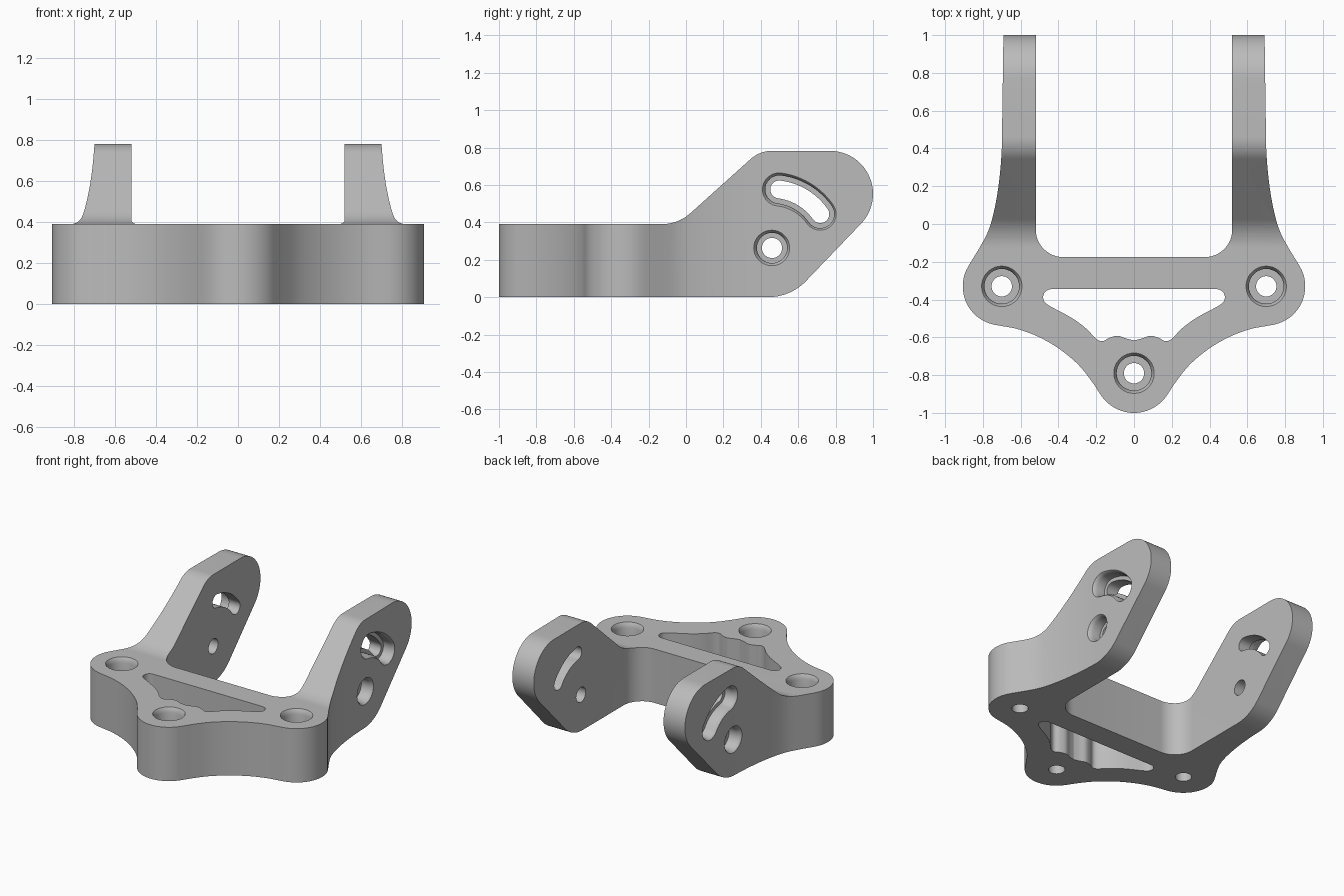
import bpy, bmesh
from math import sin, cos, radians
from mathutils import Vector

cube = bpy.data.objects.get("Cube")
if cube:
    bpy.data.objects.remove(cube, do_unlink=True)


def arc(cx, cy, r, a0, a1, n=12):
    angles = [radians(a0 + (a1 - a0) * i / n) for i in range(n + 1)]
    return [(cx + r * cos(a), cy + r * sin(a)) for a in angles]


def spline(pts, n=5):
    """Smooth curve through the given points."""
    p = [Vector(q) for q in [pts[0]] + pts + [pts[-1]]]
    out = []
    for a, b, c, d in zip(p, p[1:], p[2:], p[3:]):
        for i in range(n):
            t = i / n
            v = b + (c - a) * t / 2 + (a * 2 - b * 5 + c * 4 - d) * t * t / 2 \
                + (b * 3 - a - c * 3 + d) * t ** 3 / 2
            out.append(tuple(v))
    return out + [tuple(p[-1])]


def mirrored(half):
    """Close a right-hand half outline across x = 0."""
    return half + [(-x, y) for x, y in reversed(half) if x > 0.001]


def loft(bm, rings):
    """Skin a stack of equal-length rings and cap both ends."""
    loops = [[bm.verts.new(p) for p in ring] for ring in rings]
    for lo, hi in zip(loops, loops[1:]):
        for i in range(len(lo)):
            j = (i + 1) % len(lo)
            bm.faces.new((lo[i], lo[j], hi[j], hi[i]))
    bm.faces.new(loops[0])
    bm.faces.new(loops[-1])


def make_object(name, bm):
    bmesh.ops.recalc_face_normals(bm, faces=bm.faces)
    mesh = bpy.data.meshes.new(name)
    bm.to_mesh(mesh)
    bm.free()
    obj = bpy.data.objects.new(name, mesh)
    bpy.context.collection.objects.link(obj)
    return obj


def boolean(target, cutter, operation):
    cutter.hide_render = True
    mod = target.modifiers.new(operation, 'BOOLEAN')
    mod.operation, mod.object, mod.solver = operation, cutter, 'EXACT'
    bpy.context.view_layer.objects.active = target
    bpy.ops.object.modifier_apply(modifier=mod.name)
    bpy.data.objects.remove(cutter, do_unlink=True)


# Plan outline: three bolt lobes and two rear arms
plan = mirrored(
    arc(0, -0.79, 0.21, -90, -35)
    + spline([(0.215, -0.845), (0.29, -0.75), (0.39, -0.665), (0.5, -0.6),
              (0.61, -0.558), (0.7, -0.54)])
    + arc(0.7, -0.33, 0.207, -80, 33)
    + spline([(0.82, -0.13), (0.765, -0.02), (0.725, 0.15), (0.702, 0.36),
              (0.697, 0.6), (0.69, 1.1)])
    + [(0.52, 1.1)] + arc(0.375, -0.03, 0.145, 0, -90))
bm = bmesh.new()
loft(bm, [[(x, y, z) for x, y in plan] for z in (-0.1, 0.9)])
bracket = make_object("bracket", bm)

# Side profile: flat base with raised arm ends
profile = ([(-1.1, 0)] + arc(0.44, 0.28, 0.28, -90, -45)
           + arc(0.77, 0.552, 0.23, -45, 90, 24)
           + arc(0.46, 0.61, 0.172, 90, 132)
           + arc(-0.13, 0.62, 0.23, -48, -90) + [(-1.1, 0.39)])
bm = bmesh.new()
loft(bm, [[(x, y, z) for y, z in profile] for x in (-1.2, 1.2)])
boolean(bracket, make_object("side_profile", bm), 'INTERSECT')

# Triangular window through the base
cuts = bmesh.new()
window = mirrored(
    spline([(0, -0.616), (0.04, -0.607), (0.085, -0.592), (0.13, -0.602),
            (0.165, -0.62), (0.2, -0.608), (0.255, -0.552), (0.33, -0.497),
            (0.44, -0.438)])
    + arc(0.438, -0.388, 0.043, -50, 90))
loft(cuts, [[(x, y, z) for x, y in window] for z in (-0.2, 0.6)])

# Counterbored bolt holes with softened rims
bolt_levels = [(0.112, 0.5), (0.112, 0.397), (0.1, 0.38), (0.092, 0.355),
               (0.092, 0.18), (0.054, 0.18), (0.054, -0.1)]
for cx, cy in ((0, -0.79), (0.7, -0.33), (-0.7, -0.33)):
    loft(cuts, [[(x, y, z) for x, y in arc(cx, cy, r, 0, 350, 35)]
                for r, z in bolt_levels])


def curved_slot(w, r=0.315, a0=35, a1=83):
    """Slot of half-width w swept around the pivot hole."""
    cy, cz = PIVOT
    (y0, z0), (y1, z1) = arc(cy, cz, r, a0, a1, 1)
    return (arc(cy, cz, r + w, a0, a1) + arc(y1, z1, w, a1 + 15, a1 + 165, 10)
            + arc(cy, cz, r - w, a1, a0) + arc(y0, z0, w, a0 + 195, a0 + 345, 10))


# Pivot hole and curved slot in each arm, recessed from the outside
PIVOT = (0.46, 0.263)
slot_levels = [(0.094, 0.8), (0.094, 0.704), (0.083, 0.692), (0.075, 0.67),
               (0.075, 0.61), (0.048, 0.61), (0.048, 0.4)]
for side in (1, -1):
    loft(cuts, [[(side * x, y, z) for y, z in curved_slot(w)]
                for w, x in slot_levels])
    loft(cuts, [[(side * x, y, z) for y, z in arc(*PIVOT, w + 0.006, 0, 350, 35)]
                for w, x in slot_levels])
boolean(bracket, make_object("hole_cutters", cuts), 'DIFFERENCE')

# Plain grey finish
grey = bpy.data.materials.new("plain_grey")
grey.use_nodes = True
colour = (0.5, 0.5, 0.5, 1)
grey.diffuse_color = colour
grey.node_tree.nodes["Principled BSDF"].inputs["Base Color"].default_value = colour
bracket.data.materials.clear()
bracket.data.materials.append(grey)

bpy.ops.object.select_all(action='DESELECT')
bracket.select_set(True)
bpy.context.view_layer.objects.active = bracket
bpy.ops.object.shade_smooth_by_angle(angle=radians(30))
